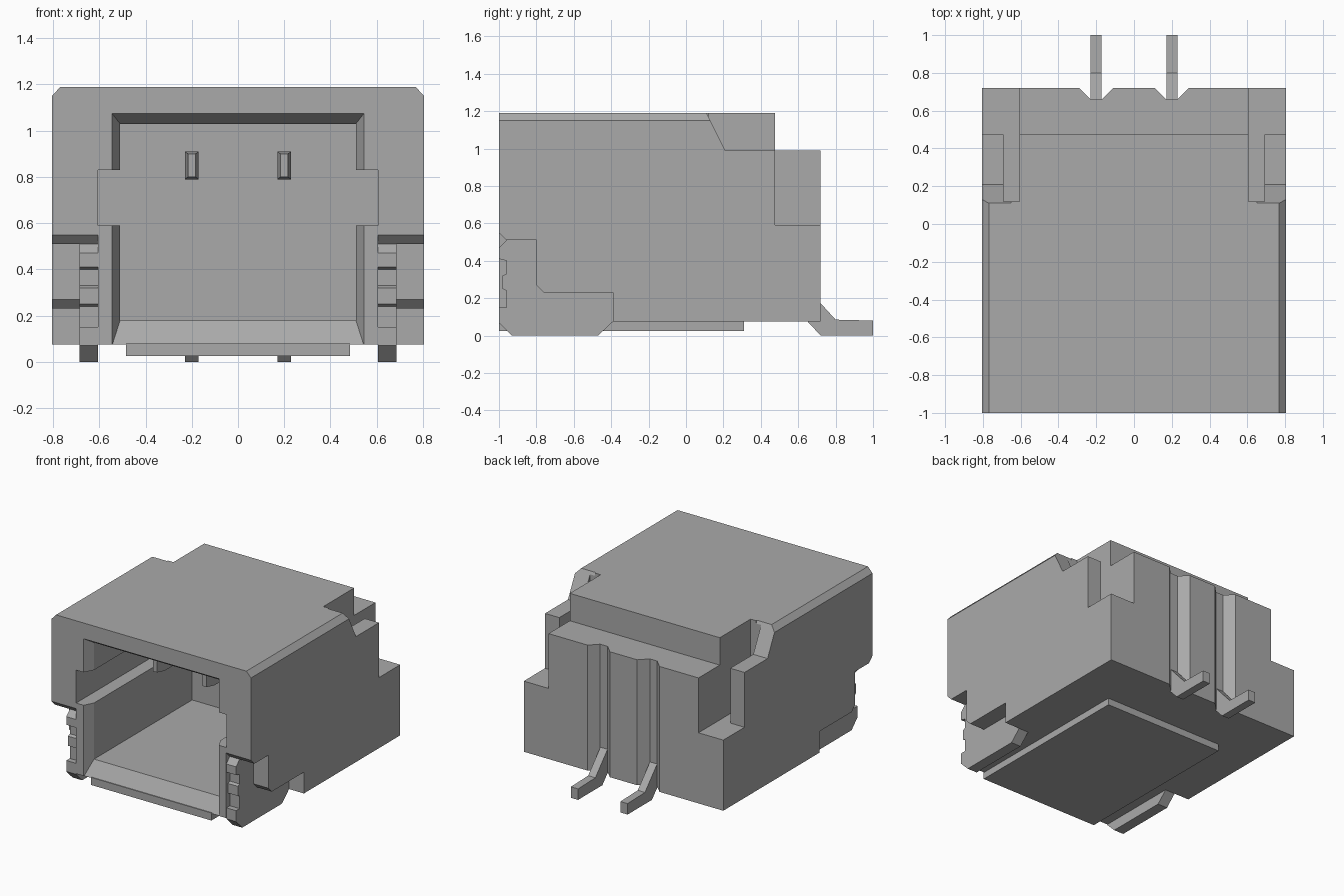
import bpy
import bmesh

cube = bpy.data.objects.get("Cube")
if cube:
    bpy.data.objects.remove(cube, do_unlink=True)

grey = bpy.data.materials.new("plain grey")
grey.use_nodes = True
grey.diffuse_color = (0.4, 0.4, 0.4, 1)
grey.node_tree.nodes["Principled BSDF"].inputs["Base Color"].default_value = (0.4, 0.4, 0.4, 1)


def loft(name, start, end):
    """Closed solid between two matching rings of points."""
    bm = bmesh.new()
    a = [bm.verts.new(p) for p in start]
    b = [bm.verts.new(p) for p in end]
    n = len(a)
    bm.faces.new(a)
    bm.faces.new(b[::-1])
    for i in range(n):
        bm.faces.new((a[i], b[i], b[(i + 1) % n], a[(i + 1) % n]))
    bmesh.ops.recalc_face_normals(bm, faces=bm.faces)
    mesh = bpy.data.meshes.new(name)
    bm.to_mesh(mesh)
    bm.free()
    mesh.materials.append(grey)
    obj = bpy.data.objects.new(name, mesh)
    bpy.context.scene.collection.objects.link(obj)
    return obj


def along_x(name, profile, x0, x1):
    return loft(name, [(x0, y, z) for y, z in profile], [(x1, y, z) for y, z in profile])


def rect(w, z0, z1, y, cx=0):
    return [(cx - w, y, z0), (cx + w, y, z0), (cx + w, y, z1), (cx - w, y, z1)]


def box(name, x, y, z):
    return along_x(name, [(y[0], z[0]), (y[1], z[0]), (y[1], z[1]), (y[0], z[1])], *x)


# Housing block with chamfered top edges
outline = [(-.805, .075), (.805, .075), (.805, 1.15), (.768, 1.19), (-.768, 1.19), (-.805, 1.15)]
housing = loft("housing", [(x, -1, z) for x, z in outline], [(x, .72, z) for x, z in outline])

# Socket cavity, flared mouth, guide channels and rear step
cutters = [
    box("cavity_cut", (-.51, .51), (-1.2, .2), (.18, 1.03)),
    loft("mouth_cut", rect(.58, -.04, 1.12, -1.07), rect(.51, .18, 1.03, -.93)),
    box("channel_cut", (-.606, .606), (-1.2, .2), (.59, .83)),
    box("rear_step_cut", (-1, 1), (.475, 1), (.99, 1.4)),
]

# Side pockets, rear corners, slots and sloped shoulders
pocket = [(-1.1, .65), (-.96, .51), (-.8, .51), (-.8, .27), (-.76, .23),
          (-.39, .23), (-.39, -.1), (-1.1, -.1)]
shoulder = [(.06, 1.29), (.21, .99), (.6, .99), (.6, 1.4), (.06, 1.4)]
for s in (-1, 1):
    cutters += [
        along_x("pocket_cut", pocket, s * .605, s),
        along_x("shoulder_cut", shoulder, s * .65, s),
        box("corner_cut", (s * .605, s), (.475, 1), (.59, 1.4)),
        box("slot_cut", (s * .605, s * .69), (.12, .6), (.59, 1.4)),
    ]
    # Flared groove behind each contact
    groove = [(-.03, .66), (.03, .66), (.15, .78), (-.15, .78)]
    cutters.append(loft("groove_cut", [(s * .2 + x, y, -.1) for x, y in groove],
                        [(s * .2 + x, y, 1.3) for x, y in groove]))

for cutter in cutters:
    mod = housing.modifiers.new(cutter.name, "BOOLEAN")
    mod.operation = "DIFFERENCE"
    mod.solver = "EXACT"
    mod.object = cutter
    cutter.hide_render = True
bpy.context.view_layer.objects.active = housing
for mod in list(housing.modifiers):
    bpy.ops.object.modifier_apply(modifier=mod.name)
for cutter in cutters:
    bpy.data.objects.remove(cutter, do_unlink=True)

# Raised pad under the housing
box("base_pad", (-.485, .485), (-1, .31), (.025, .08))

# Solder tabs, contact blades and contact feet
tab = [(-.96, .51), (-1, .47), (-1, .41), (-.96, .4), (-.96, .33), (-.98, .32),
       (-.98, .25), (-.96, .24), (-.96, .15), (-1, .15), (-1, .07), (-.93, 0),
       (-.47, 0), (-.39, .075), (-.39, .23), (-.76, .23), (-.79, .27), (-.79, .51)]
foot = [(.65, .25), (.65, .075), (.72, 0), (1, 0), (1, .08), (.8, .085)]
for s, side in ((-1, "right"), (1, "left")):
    along_x(side + "_solder_tab", tab, s * .606, s * .685)
    along_x(side + "_contact_foot", foot, s * .2 - .029, s * .2 + .029)
    loft(side + "_contact_blade", rect(.03, .79, .91, .25, s * .2), rect(.03, .79, .91, -.6, s * .2))
    loft(side + "_contact_tip", rect(.03, .79, .91, -.6, s * .2), rect(.016, .8, .9, -.67, s * .2))
